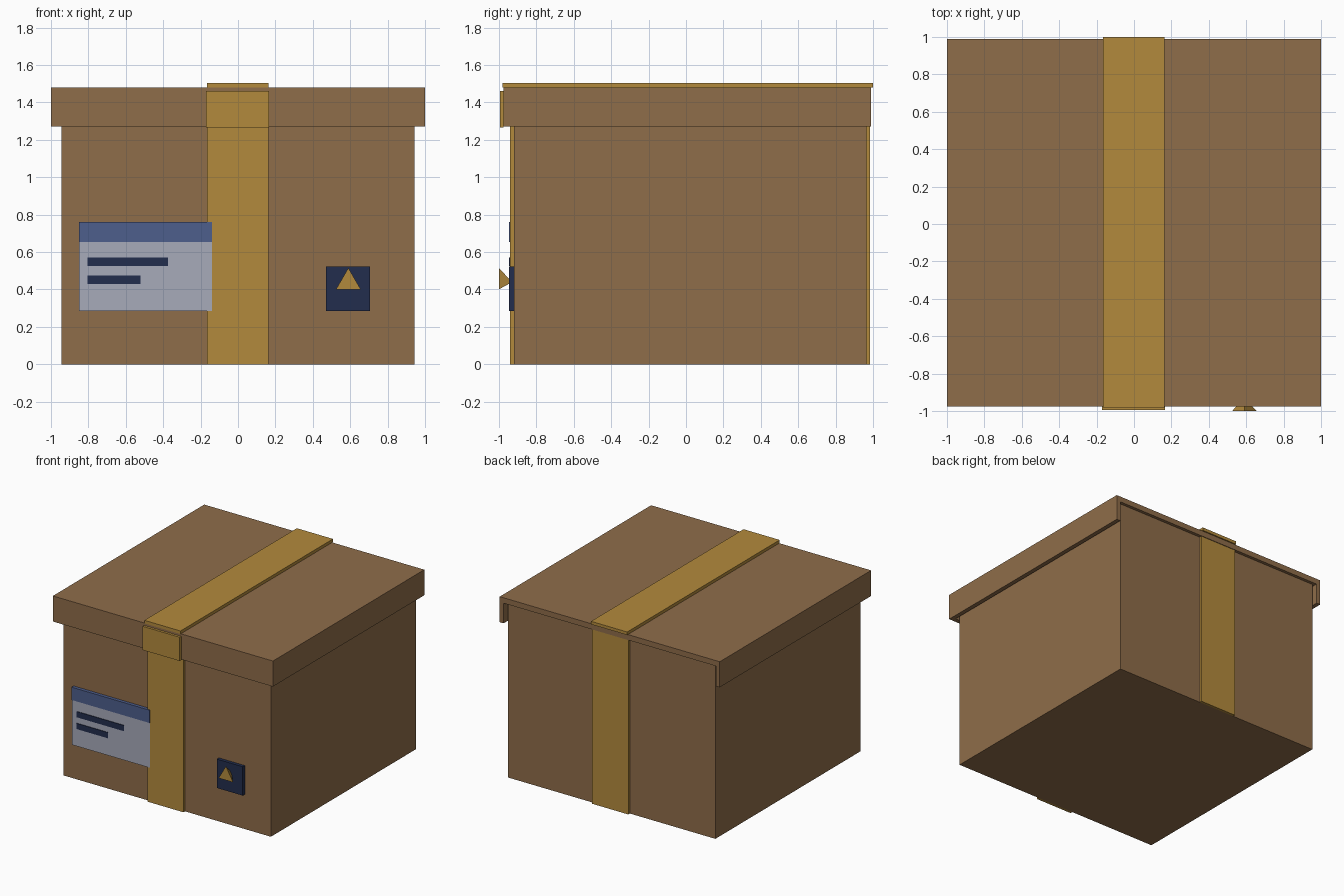
import bpy
import math

cube = bpy.data.objects.get("Cube")
if cube:
    bpy.data.objects.remove(cube, do_unlink=True)


def material(name, rgb):
    mat = bpy.data.materials.new(name)
    mat.use_nodes = True
    mat.diffuse_color = (*rgb, 1)
    mat.node_tree.nodes["Principled BSDF"].inputs["Base Color"].default_value = (*rgb, 1)
    return mat


cardboard = material("cardboard brown", (0.275, 0.153, 0.068))
tape = material("tape gold", (0.45, 0.255, 0.046))
paper = material("label pale grey", (0.39, 0.405, 0.49))
blue = material("header blue", (0.075, 0.112, 0.265))
navy = material("ink navy", (0.016, 0.026, 0.075))


def box(name, mat, x, y, z):
    """Box from (low, high) ranges on each axis."""
    centre = [(a + b) / 2 for a, b in (x, y, z)]
    bpy.ops.mesh.primitive_cube_add(size=1, location=centre)
    ob = bpy.context.object
    ob.name = name
    ob.scale = [b - a for a, b in (x, y, z)]
    bpy.ops.object.transform_apply(location=False, rotation=False, scale=True)
    ob.data.materials.append(mat)
    return ob


FRONT, BACK = -0.92, 0.965          # body walls
LID_FRONT, LID_BACK = -0.975, 0.99
LID_LOW, LID_UNDER, LID_TOP = 1.27, 1.435, 1.48
FLAP = 0.035
TAPE_X = (-0.165, 0.163)

# Carton body
box("carton_body", cardboard, (-0.943, 0.943), (FRONT, BACK), (0, LID_UNDER))

# Lid: top panel with front and side flaps, open at the back
box("lid_panel", cardboard, (-1, 1), (LID_FRONT, LID_BACK), (LID_UNDER, LID_TOP))
box("lid_front_flap", cardboard, (-1, 1), (LID_FRONT, LID_FRONT + FLAP), (LID_LOW, LID_UNDER))
for side, s in (("left", 1), ("right", -1)):
    box(f"lid_{side}_flap", cardboard, sorted((s, s * (1 - FLAP))),
        (LID_FRONT + FLAP, LID_BACK), (LID_LOW, LID_UNDER))

# Tape strips
box("tape_top", tape, TAPE_X, (-0.98, 1.0), (LID_TOP, 1.505))
box("tape_lid_front", tape, (-0.17, 0.167), (-0.995, LID_FRONT), (1.265, 1.46))
box("tape_front", tape, TAPE_X, (-0.94, FRONT), (0, 1.42))
box("tape_back", tape, TAPE_X, (BACK, 0.985), (0, LID_UNDER))

# Shipping label with header and two printed bars
box("label", paper, (-0.85, -0.14), (-0.942, FRONT), (0.285, 0.66))
box("label_header", blue, (-0.85, -0.14), (-0.947, FRONT), (0.655, 0.76))
for i, (end, low) in enumerate(((-0.375, 0.525), (-0.52, 0.428))):
    box(f"label_bar_{i + 1}", navy, (-0.805, end), (-0.947, -0.94), (low, low + 0.047))

# Warning badge with a three-sided marker, broad side outward
box("badge", navy, (0.47, 0.706), (-0.947, FRONT), (0.285, 0.522))
bpy.ops.mesh.primitive_cone_add(vertices=3, radius1=0.076, radius2=0, depth=0.07,
                                location=(0.59, -0.965, 0.439),
                                rotation=(-math.pi / 2, 0, 0))
marker = bpy.context.object
marker.name = "badge_marker"
marker.data.materials.append(tape)
# Turn the triangle so one corner points up
bpy.context.view_layer.update()
if max((marker.matrix_world @ v.co).z for v in marker.data.vertices) < 0.51:
    marker.rotation_euler = (-math.pi / 2, math.pi, 0)
